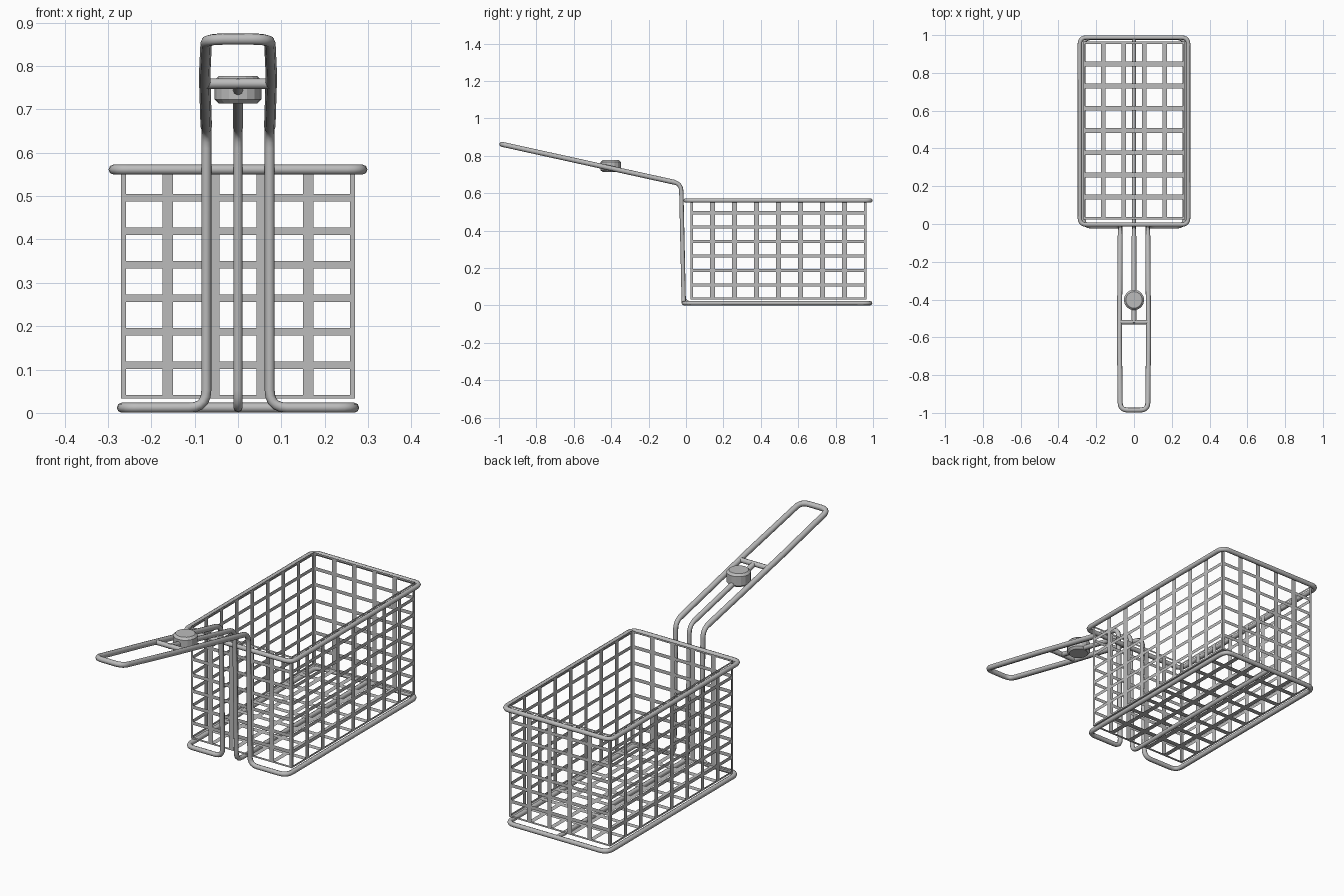
import bpy, bmesh
from mathutils import Vector, Matrix

cube = bpy.data.objects.get("Cube")
if cube:
    bpy.data.objects.remove(cube)


def make_material(name, value):
    mat = bpy.data.materials.new(name)
    mat.use_nodes = True
    colour = (value, value, value, 1)
    mat.diffuse_color = colour
    mat.node_tree.nodes["Principled BSDF"].inputs["Base Color"].default_value = colour
    return mat


steel = make_material("steel grey", 0.5)


def fillet(points, radius, closed):
    """Replace the corners of a path by short arcs."""
    pts = [Vector(p) for p in points]
    out = []
    for i, p in enumerate(pts):
        if not closed and i in (0, len(pts) - 1):
            out.append(p)
            continue
        a, b = pts[i - 1] - p, pts[(i + 1) % len(pts)] - p
        if a.angle(b) > 3:
            out.append(p)
            continue
        start, end = p + a.normalized() * radius, p + b.normalized() * radius
        for k in range(6):
            t = k / 5
            out.append(start * (1 - t) ** 2 + p * 2 * t * (1 - t) + end * t * t)
    return out


def wire(name, points, thickness=0.0115, radius=0.04, closed=False):
    """Round wire swept along a filleted path."""
    curve = bpy.data.curves.new(name, 'CURVE')
    curve.dimensions = '3D'
    curve.bevel_depth = thickness
    curve.bevel_resolution = 2
    curve.use_fill_caps = True
    path = fillet(points, radius, closed)
    spline = curve.splines.new('POLY')
    spline.points.add(len(path) - 1)
    for sp, p in zip(spline.points, path):
        sp.co = (*p, 1)
        sp.radius = 1.15 if p.y < -0.06 else 1
    spline.use_cyclic_u = closed
    obj = bpy.data.objects.new(name, curve)
    bpy.context.collection.objects.link(obj)
    curve.materials.append(steel)
    bpy.ops.object.select_all(action='DESELECT')
    obj.select_set(True)
    bpy.context.view_layer.objects.active = obj
    bpy.ops.object.convert(target='MESH')
    bpy.ops.object.shade_smooth_by_angle(angle=1.0)
    return obj


def lattice(name, origin, u, v, nu, nv, opening=0.78):
    """Flat grid panel with a rectangular hole in every cell."""
    bm = bmesh.new()
    origin, u, v = Vector(origin), Vector(u), Vector(v)
    rows = [[bm.verts.new(origin + u * i / nu + v * j / nv) for i in range(nu + 1)]
            for j in range(nv + 1)]
    cells = [bm.faces.new((rows[j][i], rows[j][i + 1], rows[j + 1][i + 1], rows[j + 1][i]))
             for j in range(nv) for i in range(nu)]
    bmesh.ops.inset_individual(bm, faces=cells, thickness=0.001)
    for f in cells:
        c = f.calc_center_median()
        corner = f.verts[0].co - c
        du, dv = abs(corner.dot(u.normalized())), abs(corner.dot(v.normalized()))
        for vert in f.verts:
            d = vert.co - c
            vert.co = c + (u.normalized() * d.dot(u.normalized()) / du * u.length / nu
                           + v.normalized() * d.dot(v.normalized()) / dv * v.length / nv) * opening / 2
    bmesh.ops.delete(bm, geom=cells, context='FACES')
    mesh = bpy.data.meshes.new(name)
    bm.to_mesh(mesh)
    bm.free()
    mesh.materials.append(steel)
    obj = bpy.data.objects.new(name, mesh)
    bpy.context.collection.objects.link(obj)


# Basket panels
X, Y0, Y1, Z0, Z1 = 0.27, 0.025, 0.965, 0.033, 0.573
wide, deep, tall = (2 * X, 0, 0), (0, Y1 - Y0, 0), (0, 0, Z1 - Z0)
lattice("front_panel", (-X, Y0, Z0), wide, tall, 5, 7)
lattice("back_panel", (X, Y1, Z0), (-2 * X, 0, 0), tall, 5, 7)
lattice("left_panel", (X, Y0, Z0), deep, tall, 8, 7)
lattice("right_panel", (-X, Y1, Z0), (0, Y0 - Y1, 0), tall, 8, 7)
lattice("bottom_panel", (-X, Y1, Z0), wide, (0, Y0 - Y1, 0), 5, 8)

# Top rim
wire("top_rim", [(-0.287, -0.003, 0.561), (0.287, -0.003, 0.561),
                 (0.287, 0.987, 0.561), (-0.287, 0.987, 0.561)], closed=True, radius=0.035)


def handle_z(y):
    return 0.645 - 0.22 * y


# Bottom frame, uprights and handle loop bent from a single wire
half = [(0.268, 0.985, 0.012), (0.268, -0.012, 0.012), (0.073, -0.012, 0.012),
        (0.073, -0.026, handle_z(-0.026)), (0.077, -0.6, handle_z(-0.6)),
        (0.073, -0.985, handle_z(-0.985))]
mirrored = [(-x, y, z) for x, y, z in reversed(half)]
wire("handle_frame", half + mirrored, closed=True)

# Centre rod under the basket and up to the cross bar
wire("centre_rod", [(0, 0.98, 0.012), (0, -0.012, 0.012), (0, -0.026, handle_z(-0.026)),
                    (0, -0.525, handle_z(-0.525))], thickness=0.0105)
wire("handle_cross_bar", [(-0.075, -0.52, handle_z(-0.52)), (0.075, -0.52, handle_z(-0.52))],
     thickness=0.0105)

# Round knob on the centre rod
bm = bmesh.new()
bmesh.ops.create_cone(bm, cap_ends=True, segments=16, radius1=0.054, radius2=0.054, depth=0.064,
                      matrix=Matrix.Translation((0, -0.402, 0.745)))
rims = [e for e in bm.edges if abs(e.verts[0].co.z - e.verts[1].co.z) < 0.001]
bmesh.ops.bevel(bm, geom=rims, offset=0.01, segments=1, affect='EDGES')
mesh = bpy.data.meshes.new("knob")
bm.to_mesh(mesh)
bm.free()
mesh.materials.append(steel)
bpy.context.collection.objects.link(bpy.data.objects.new("knob", mesh))
